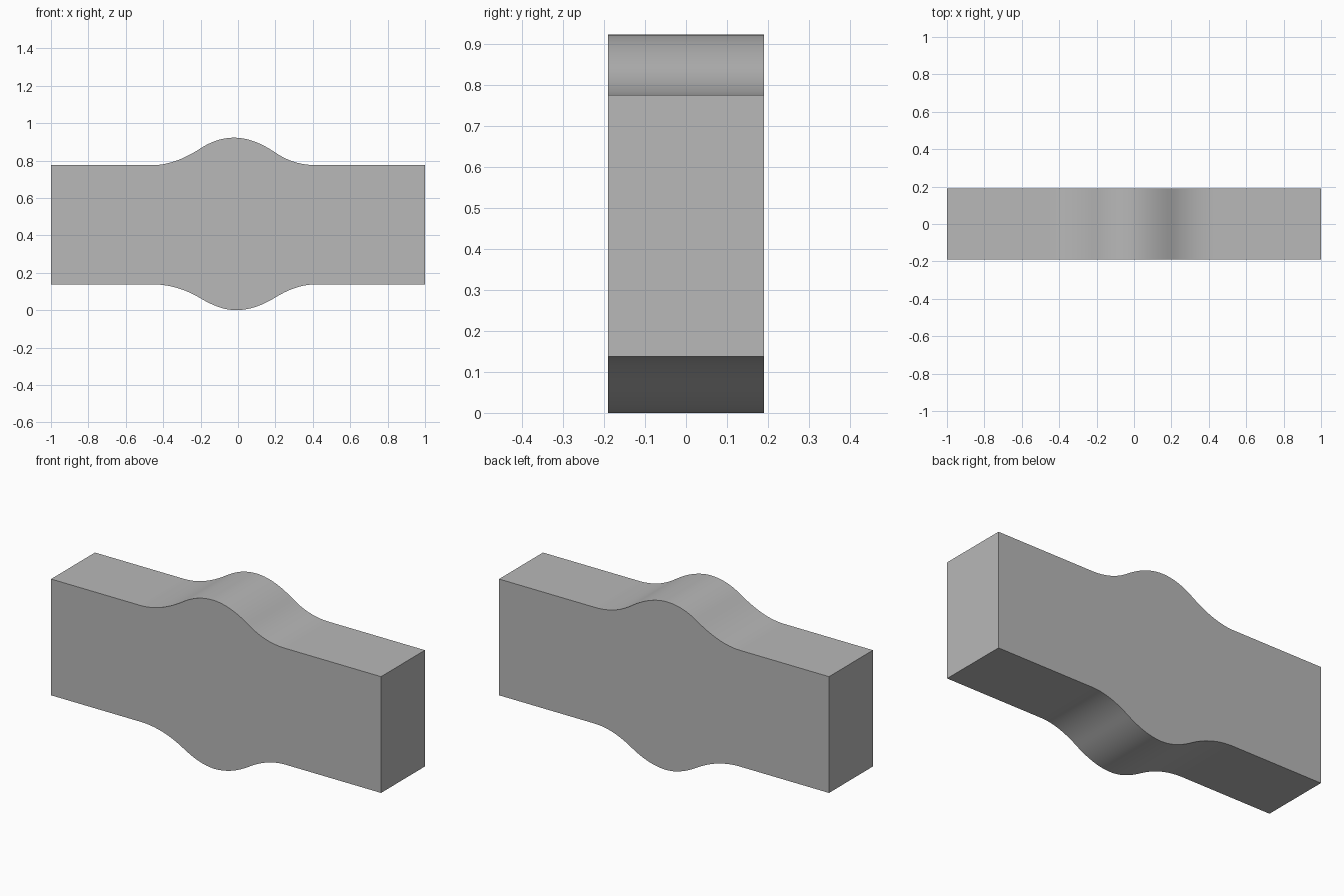
import bpy
import bmesh
import math
from mathutils import Vector
from mathutils.geometry import interpolate_bezier

cube = bpy.data.objects.get("Cube")
if cube:
    bpy.data.objects.remove(cube, do_unlink=True)

HALF_DEPTH = 0.19
STEPS = 14

# Plain grey finish
grey = bpy.data.materials.new("light grey")
grey.use_nodes = True
colour = (0.48, 0.48, 0.48, 1)
grey.diffuse_color = colour
grey.node_tree.nodes["Principled BSDF"].inputs["Base Color"].default_value = colour


def smooth_edge(knots):
    """Smooth path through (x, z, slope) knots, ordered left to right."""
    path = [Vector((knots[0][0], 0, knots[0][1]))]
    for (xa, za, sa), (xb, zb, sb) in zip(knots, knots[1:]):
        a, b = Vector((xa, 0, za)), Vector((xb, 0, zb))
        reach = (xb - xa) / 3
        handle_a = a + Vector((reach, 0, reach * sa))
        handle_b = b - Vector((reach, 0, reach * sb))
        path += interpolate_bezier(a, handle_a, handle_b, b, STEPS)[1:]
    return path


# Upper and lower outlines, each flat at the ends with a central bulge
top = smooth_edge([(-0.46, 0.775, 0), (-0.2, 0.865, 0.65), (-0.02, 0.922, 0),
                   (0.2, 0.842, -0.68), (0.42, 0.775, 0)])
bottom = smooth_edge([(-0.46, 0.138, 0), (-0.2, 0.063, -0.6), (-0.01, 0, 0),
                      (0.2, 0.068, 0.62), (0.42, 0.138, 0)])
outline = ([Vector((-1, 0, 0.138))] + bottom + [Vector((1, 0, 0.138))]
           + [Vector((1, 0, 0.775))] + top[::-1] + [Vector((-1, 0, 0.775))])

# Extrude the outline through the depth
bm = bmesh.new()
front = bm.faces.new([bm.verts.new(p - Vector((0, HALF_DEPTH, 0))) for p in outline])
back = bmesh.ops.extrude_face_region(bm, geom=[front], use_keep_orig=True)
bmesh.ops.translate(bm, vec=(0, 2 * HALF_DEPTH, 0),
                    verts=[v for v in back["geom"] if isinstance(v, bmesh.types.BMVert)])
bmesh.ops.recalc_face_normals(bm, faces=bm.faces)

mesh = bpy.data.meshes.new("bulged_block")
bm.to_mesh(mesh)
bm.free()
mesh.materials.append(grey)
block = bpy.data.objects.new("bulged_block", mesh)
bpy.context.collection.objects.link(block)

# Smooth bulges, sharp block edges
bpy.ops.object.select_all(action="DESELECT")
block.select_set(True)
bpy.context.view_layer.objects.active = block
bpy.ops.object.shade_smooth_by_angle(angle=math.radians(30))
